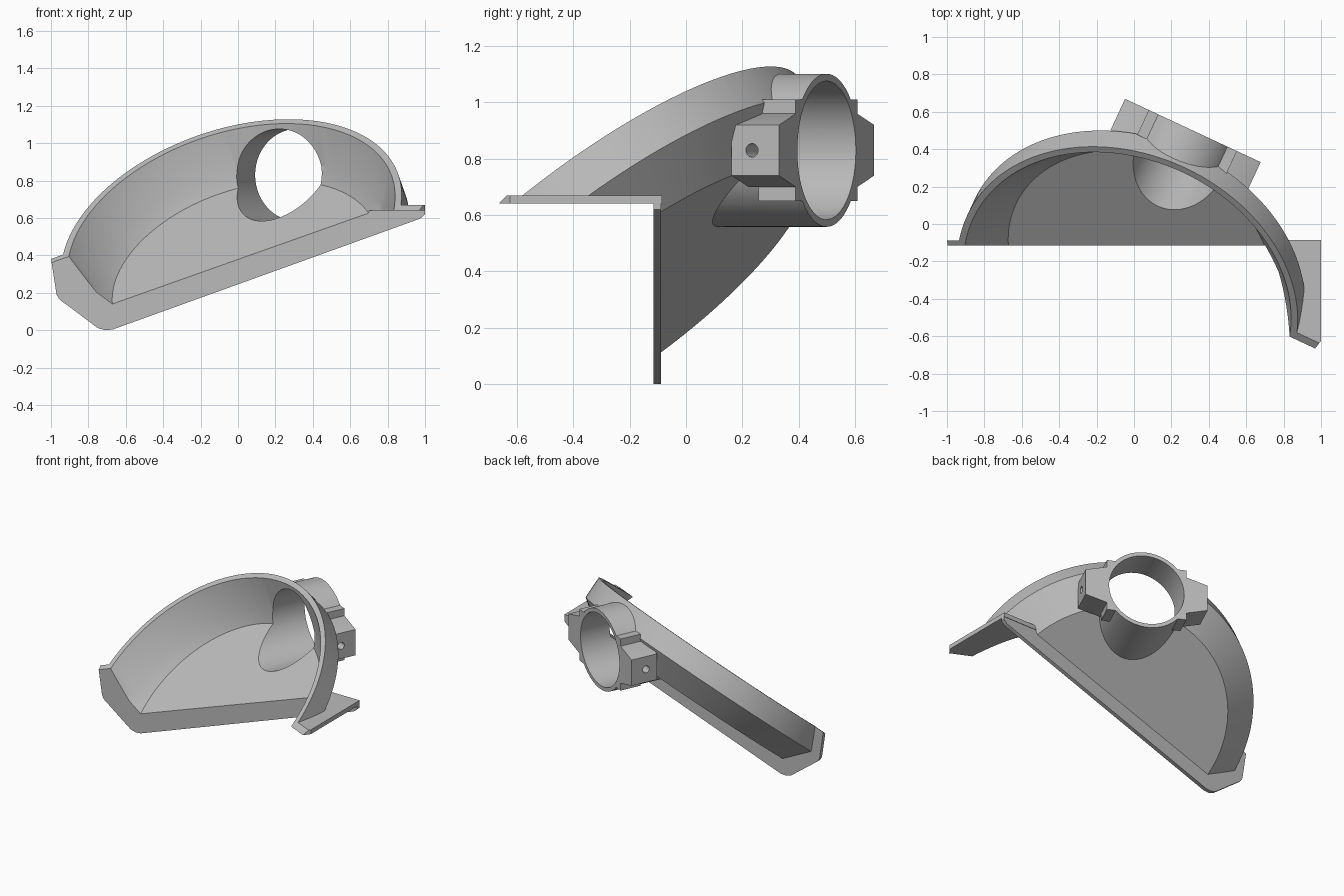
import bpy, bmesh, math
from mathutils import Matrix, Vector

if "Cube" in bpy.data.objects:
    bpy.data.objects.remove(bpy.data.objects["Cube"], do_unlink=True)

grey = bpy.data.materials.new("light_grey_plastic")
grey.use_nodes = True
colour = (0.5, 0.5, 0.5, 1)
grey.diffuse_color = colour
grey.node_tree.nodes["Principled BSDF"].inputs["Base Color"].default_value = colour


def frame(x, y, z, origin):
    m = Matrix((x, y, z)).transposed().to_4x4()
    m.translation = origin
    return m


# Frames: tilted hood, horizontal hose socket, front plate, top plate
turn, tilt = math.radians(25), math.radians(40)
side = Vector((math.cos(turn), -math.sin(turn), 0))
back = Vector((math.sin(turn), math.cos(turn), 0))
up = Vector((0, 0, 1))
slope = back * math.cos(tilt) + up * math.sin(tilt)
normal = up * math.cos(tilt) - back * math.sin(tilt)
HOOD = frame(side, slope, normal, side * 0.118 + slope * 0.076)
SOCKET = frame(side, up, -back, side * 0.074 + up * 0.83)
FRONT = frame(Vector((1, 0, 0)), up, Vector((0, -1, 0)), Vector())
TOP = Matrix.Identity(4)


def finish(name, bm, matrix):
    bmesh.ops.transform(bm, matrix=matrix, verts=bm.verts)
    bmesh.ops.recalc_face_normals(bm, faces=bm.faces)
    mesh = bpy.data.meshes.new(name)
    bm.to_mesh(mesh)
    bm.free()
    mesh.materials.append(grey)
    obj = bpy.data.objects.new(name, mesh)
    bpy.context.collection.objects.link(obj)
    return obj


def prism(name, points, low, high, matrix):
    bm = bmesh.new()
    face = bm.faces.new([bm.verts.new((x, y, low)) for x, y in points])
    new = bmesh.ops.extrude_face_region(bm, geom=[face])["geom"]
    bmesh.ops.translate(bm, vec=(0, 0, high - low),
                        verts=[g for g in new if isinstance(g, bmesh.types.BMVert)])
    return finish(name, bm, matrix)


def lathe(name, profile, matrix, steps=128):
    bm = bmesh.new()
    verts = [bm.verts.new((r, 0, h)) for r, h in profile]
    edges = [bm.edges.new(pair) for pair in zip(verts, verts[1:])]
    bmesh.ops.spin(bm, geom=verts + edges, axis=(0, 0, 1), cent=(0, 0, 0),
                   angle=math.tau, steps=steps)
    bmesh.ops.remove_doubles(bm, verts=bm.verts, dist=0.0001)
    return finish(name, bm, matrix)


def circle(radius, count=96):
    return [(radius * math.cos(math.tau * i / count),
             radius * math.sin(math.tau * i / count)) for i in range(count)]


def cut(obj, cutters):
    bpy.ops.object.select_all(action="DESELECT")
    bpy.context.view_layer.objects.active = obj
    obj.select_set(True)
    for cutter in cutters:
        mod = obj.modifiers.new("cut", "BOOLEAN")
        mod.operation = "DIFFERENCE"
        mod.solver = "EXACT"
        mod.object = cutter
        bpy.ops.object.modifier_apply(modifier=mod.name)
    bpy.ops.object.shade_smooth_by_angle(angle=math.radians(25))


# Cutters: hood cavity with everything above the rim, bore, workpiece corner
cavity = lathe("cavity_cutter", [(0, 0.357), (0.735, 0.357), (0.803, 0.43),
               (0.91, 0.615), (3, 0.615), (3, 3), (0, 3)], HOOD)
bore = prism("bore_cutter", circle(0.246), -0.9, 0, SOCKET)
corner = prism("corner_cutter", [(-3, -3), (3, -3), (3, -0.1), (-3, -0.1)], -3, 0.65, TOP)

# Hood shell: cylinder band, sloped band and flat floor
hood = lathe("hood_shell", [(0, 0.323), (0.757, 0.323), (0.946, 0.467),
                            (0.946, 0.65), (0, 0.65)], HOOD)
cut(hood, [corner, cavity, bore])

# Flanges that rest on the two faces of the corner
front_flange = prism("front_flange", [(-1.01, 0.385), (-0.97, 0.19), (-0.955, 0.165),
                     (-0.75, 0.012), (-0.71, 0), (-0.67, 0.004), (0.975, 0.597),
                     (1, 0.62), (1, 0.67), (-0.16, 0.67), (-1, 0.42)], 0.088, 0.115, FRONT)
for vert in front_flange.data.vertices:
    vert.co.x = max(vert.co.x, -1)
top_flange = prism("top_flange", [(-0.2, -0.085), (1, -0.085), (1, -0.625),
                   (0.965, -0.67), (0.8, -0.62)], 0.64, 0.67, TOP)
cut(front_flange, [cavity])
cut(top_flange, [cavity])

# Hose socket tube
tube = prism("hose_socket", circle(0.272), -0.586, 0, SOCKET)
cut(tube, [cavity, bore])


# Clamp ears and stepped tabs on both sides of the socket
for sign, label in ((1, "left"), (-1, "right")):
    ear = prism(label + "_clamp_ear", [(sign * x, y) for x, y in
                ((0.05, -0.13), (0.26, -0.13), (0.4, -0.09),
                 (0.4, 0.09), (0.26, 0.13), (0.05, 0.13))], -0.586, -0.4, SOCKET)
    tab = prism(label + "_clamp_tab", [(sign * x, y) for x, y in
                ((0.05, -0.18), (0.26, -0.18), (0.26, 0.18), (0.05, 0.18))],
                -0.586, -0.44, SOCKET)
    centre = SOCKET @ Vector((0, 0, -0.48))
    screw = prism("screw_cutter", circle(0.024, 24), 0.3, 0.5,
                  frame(up, back * -sign, side * sign, centre))
    cut(ear, [cavity, bore, screw])
    cut(tab, [cavity, bore])
    bpy.data.objects.remove(screw, do_unlink=True)

for helper in (cavity, bore, corner):
    bpy.data.objects.remove(helper, do_unlink=True)
